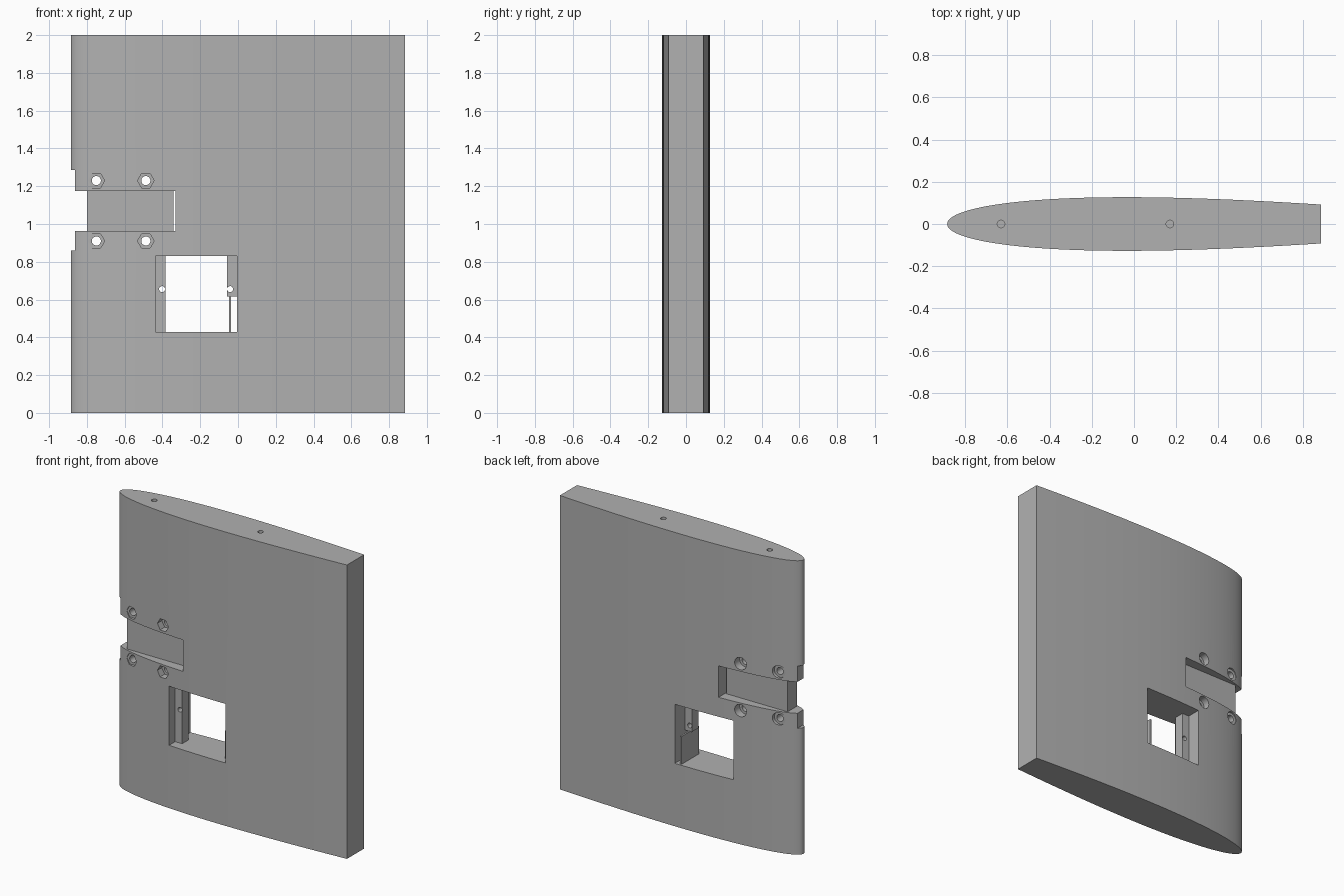
import bpy, bmesh, math
from mathutils import Matrix, Vector

if "Cube" in bpy.data.objects:
    bpy.data.objects.remove(bpy.data.objects["Cube"], do_unlink=True)

grey = bpy.data.materials.new("plain grey")
grey.use_nodes = True
colour = (0.44, 0.44, 0.44, 1)
grey.diffuse_color = colour
grey.node_tree.nodes["Principled BSDF"].inputs["Base Color"].default_value = colour


def finish(name, bm):
    bmesh.ops.recalc_face_normals(bm, faces=bm.faces)
    mesh = bpy.data.meshes.new(name)
    bm.to_mesh(mesh)
    bm.free()
    mesh.materials.append(grey)
    ob = bpy.data.objects.new(name, mesh)
    bpy.context.collection.objects.link(ob)
    return ob


def box(name, x, y, z):
    """Box from three (low, high) ranges."""
    bm = bmesh.new()
    bmesh.ops.create_cube(bm, size=1)
    size = [r[1] - r[0] for r in (x, y, z)]
    mid = Vector([(r[0] + r[1]) / 2 for r in (x, y, z)])
    bmesh.ops.transform(bm, matrix=Matrix.Translation(mid) @ Matrix.Diagonal((*size, 1)), verts=bm.verts)
    return finish(name, bm)


def prism(name, centre, radius, depth, sides=32, axis="Y"):
    bm = bmesh.new()
    turn = Matrix.Rotation(math.radians(30), 4, "Z")
    if axis == "Y":
        turn = Matrix.Rotation(math.radians(90), 4, "X") @ turn
    bmesh.ops.create_cone(bm, cap_ends=True, segments=sides, radius1=radius, radius2=radius,
                          depth=depth, matrix=Matrix.Translation(centre) @ turn)
    return finish(name, bm)


def cut(target, cutter):
    """Subtract the cutter, then discard it."""
    cutter.hide_render = True
    mod = target.modifiers.new("cut", "BOOLEAN")
    mod.operation, mod.solver, mod.object = "DIFFERENCE", "EXACT", cutter
    bpy.context.view_layer.objects.active = target
    bpy.ops.object.modifier_apply(modifier=mod.name)
    bpy.data.objects.remove(cutter, do_unlink=True)


# Foil body: round nose, gently tapering to a blunt tail
NOSE, LENGTH, CHORD, STEPS = -0.885, 1.77, 2.83, 40


def half_thickness(s):
    return 1.27 * (0.2969 * math.sqrt(s) - 0.126 * s - 0.3516 * s**2 + 0.2843 * s**3 - 0.1015 * s**4)


upper = []
for i in range(STEPS + 1):
    d = LENGTH * (i / STEPS) ** 2
    upper.append((NOSE + d, half_thickness(d / CHORD)))
outline = upper + [(x, -y) for x, y in reversed(upper[1:])]
bm = bmesh.new()
base = bm.faces.new([bm.verts.new((x, y, 0)) for x, y in outline])
top = bmesh.ops.extrude_face_region(bm, geom=[base])["geom"]
bmesh.ops.translate(bm, vec=(0, 0, 2), verts=[v for v in top if isinstance(v, bmesh.types.BMVert)])
body = finish("foil_body", bm)

# Nose notch, bracket slot and window
cut(body, box("notch_cutter", (-1, -0.862), (-0.3, 0.3), (0.86, 1.285)))
cut(body, box("slot_cutter", (-1, -0.33), (-0.3, 0.3), (0.962, 1.176)))
cut(body, box("window_cutter", (-0.438, -0.005), (-0.3, 0.3), (0.428, 0.83)))

# Bolt holes with hexagonal seats in front and round seats behind
for x in (-0.75, -0.488):
    for z in (0.91, 1.23):
        cut(body, prism("bolt_cutter", (x, 0, z), 0.024, 0.6))
        cut(body, prism("hex_cutter", (x, -0.2, z), 0.044, 0.28, 6))
        cut(body, prism("round_cutter", (x, 0.2, z), 0.042, 0.28))

# Rod holes in the top
for x in (-0.63, 0.17):
    cut(body, prism("rod_cutter", (x, 0, 2), 0.018, 0.4, axis="Z"))

# Web in the slot, leaving a narrow gap at its inner end
web = box("slot_web", (-0.8, -0.341), (-0.05, 0.05), (0.955, 1.183))

# Drilled mounting tabs in the window
left_tab = box("window_tab_nose_side", (-0.445, -0.385), (-0.05, 0.02), (0.42, 0.838))
right_tab = box("window_tab_tail_side", (-0.058, 0.002), (-0.05, 0.02), (0.615, 0.838))
cut(left_tab, prism("screw_cutter", (-0.402, 0, 0.655), 0.016, 0.4))
cut(right_tab, prism("screw_cutter", (-0.042, 0, 0.655), 0.016, 0.4))

# Thin upright plate below the tail side tab
plate = box("window_plate", (-0.047, -0.036), (-0.075, 0.115), (0.42, 0.617))

# Smooth the curved walls, keep the edges sharp
for ob in (body, left_tab, right_tab):
    bpy.ops.object.select_all(action="DESELECT")
    ob.select_set(True)
    bpy.context.view_layer.objects.active = ob
    bpy.ops.object.shade_smooth_by_angle(angle=math.radians(25))
